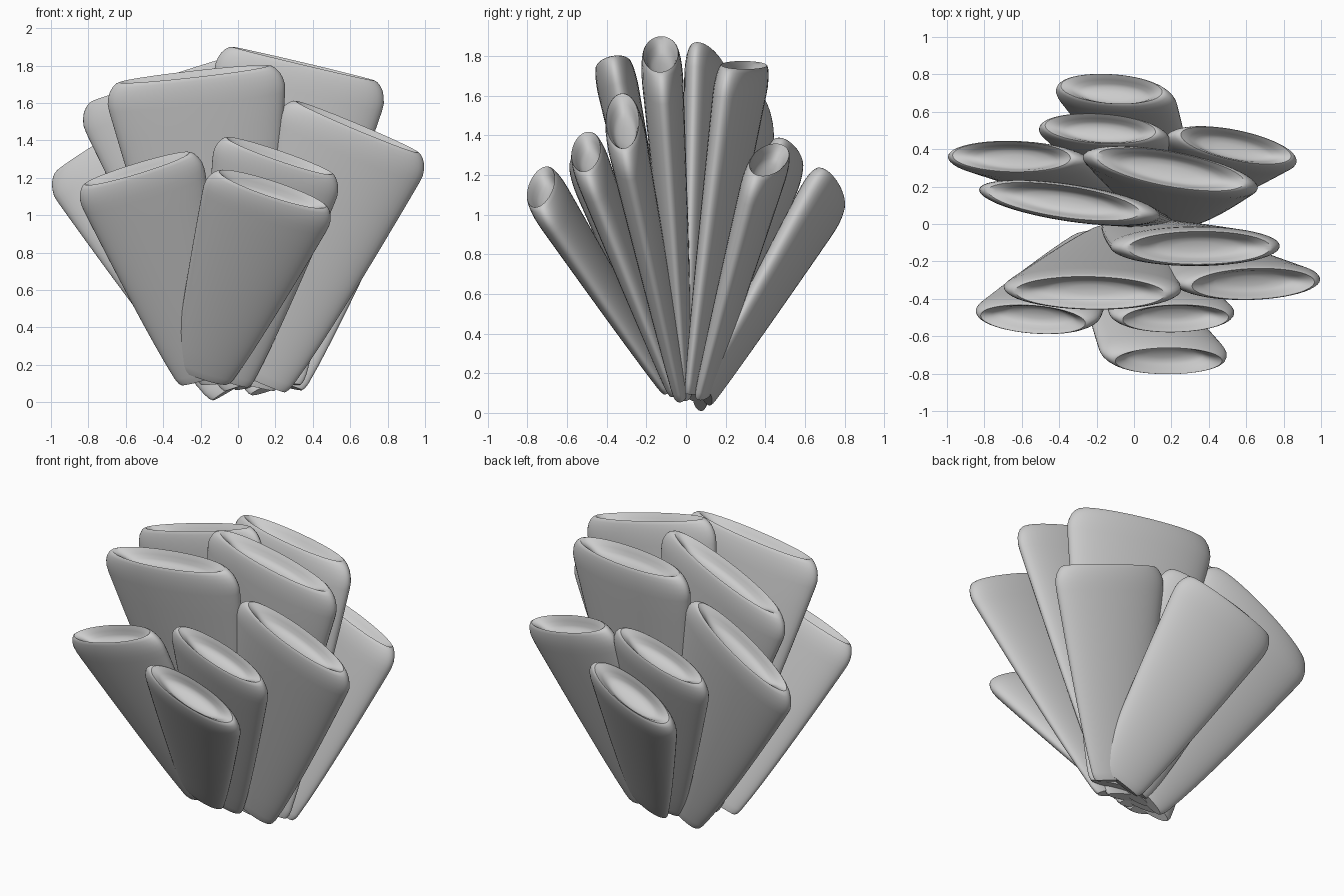
import bpy, bmesh, math
from mathutils import Vector

if "Cube" in bpy.data.objects:
    bpy.data.objects.remove(bpy.data.objects["Cube"])

N = 48  # points around each lobe

# Each lobe: rim left end, rim right end, base centre, base half width, half thickness at top
LOBES = [
    ((-.39, .745, 1.02), (.15, .70, 1.23), (.20, .10, .09), .15, .105),
    ((-.475, .53, 1.215), (.115, .49, 1.385), (.10, .08, .10), .13, .098),
    ((.25, .48, 1.355), (.84, .36, 1.20), (.21, .09, .10), .15, .10),
    ((-.97, .37, 1.235), (-.34, .35, 1.62), (-.04, .07, .068), .12, .098),
    ((-.20, .365, 1.77), (.59, .22, 1.74), (.18, .04, .10), .17, .11),
    ((-.78, .18, 1.61), (.03, .06, 1.87), (.06, .025, .10), .15, .10),
    ((-.03, -.13, 1.90), (.73, -.125, 1.72), (.02, -.005, .10), .19, .105),
    ((-.635, -.36, 1.71), (.165, -.375, 1.80), (-.05, -.03, .11), .16, .105),
    ((.31, -.33, 1.61), (.965, -.31, 1.335), (.14, -.03, .10), .13, .10),
    ((-.82, -.49, 1.165), (-.26, -.53, 1.335), (-.18, -.07, .13), .14, .095),
    ((-.06, -.51, 1.415), (.505, -.50, 1.22), (-.06, -.06, .12), .13, .092),
    ((-.10, -.73, 1.235), (.47, -.735, 1.045), (-.19, -.095, .14), .15, .097),
]

RIM = .84
# Rounded shoulder near the top: (distance below rim, size factor)
SHOULDER = [(.15, 1.0), (.11, .995), (.075, .98), (.045, .955), (.02, .915), (.005, .875), (0, RIM)]
# Sunken dish inside the rim
DISH = [(.012, .77), (.03, .68), (.055, .59), (.07, .47), (.078, .25)]


def make_lobe(name, p1, p2, base, base_w, thick):
    p1, p2, base = Vector(p1), Vector(p2), Vector(base)
    top = (p1 + p2) / 2
    axis = top - base
    length = axis.length
    u = (p2 - p1).normalized()
    v = axis.cross(u).normalized()
    top_w = (p2 - p1).length / 2 / RIM

    # (height fraction, size factor) along the outside, then into the dish
    outside = [(0, .93), (.012, .98), (.035, 1)]
    outside += [(.035 + (.97 - .15 / length - .005) * k / 10, 1) for k in range(1, 10)]
    outside = [r for r in outside if r[0] < 1 - .17 / length]
    outside += [(1 - d / length, s) for d, s in SHOULDER]
    rings = outside + [(1 - d / length, s) for d, s in DISH]

    bm = bmesh.new()
    loops = []
    for t, s in rings:
        f = min(1, t / .93) ** .84
        w = (base_w + (top_w - base_w) * f) * s
        h = (.038 + (thick - .038) * f) * s
        c = base + axis * t
        loops.append([bm.verts.new(c + u * w * math.cos(a) + v * h * math.sin(a))
                      for a in (2 * math.pi * i / N for i in range(N))])
    for lo, hi in zip(loops, loops[1:]):
        for i in range(N):
            j = (i + 1) % N
            bm.faces.new((lo[i], lo[j], hi[j], hi[i]))
    bm.faces.new(loops[0][::-1])
    mid = bm.verts.new(top - axis.normalized() * .08)
    for i in range(N):
        bm.faces.new((loops[-1][i], loops[-1][(i + 1) % N], mid))
    bmesh.ops.recalc_face_normals(bm, faces=bm.faces)
    me = bpy.data.meshes.new(name)
    bm.to_mesh(me)
    bm.free()
    ob = bpy.data.objects.new(name, me)
    bpy.context.collection.objects.link(ob)
    return ob


# Fan of flattened tube lobes
objs = [make_lobe(f"lobe_{i + 1}", *spec) for i, spec in enumerate(LOBES)]
for ob in objs:
    ob.select_set(True)
bpy.context.view_layer.objects.active = objs[0]
bpy.ops.object.shade_smooth_by_angle(angle=math.radians(40))
